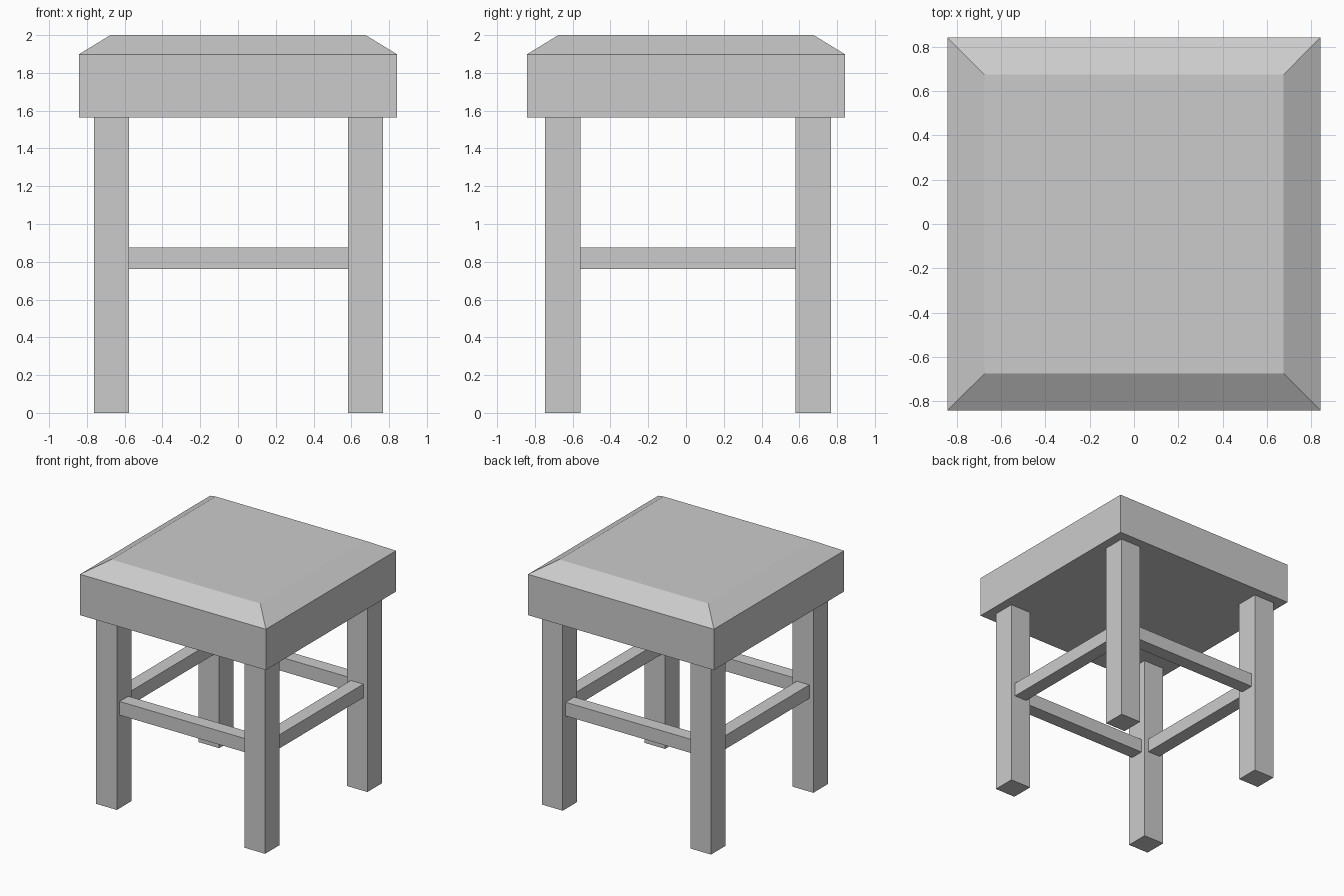
import bpy, bmesh

if "Cube" in bpy.data.objects:
    bpy.data.objects.remove(bpy.data.objects["Cube"])

LEG_W = 0.187
SEAT_BOTTOM, SEAT_EDGE, SEAT_TOP = 1.563, 1.898, 2.0
LEG_X = {"left": -0.67, "right": 0.675}
LEG_Y = {"front": -0.653, "back": 0.673}
RAIL_Z = (0.763, 0.875)
RAIL_W = 0.113


def box(name, lo, hi, top_edge=None):
    """Box between two corners; top_edge=(half width, z) adds a sloped cap."""
    bm = bmesh.new()
    bmesh.ops.create_cube(bm, size=1)
    for v in bm.verts:
        v.co = [(a + b) / 2 + c * (b - a) for a, b, c in zip(lo, hi, v.co)]
    if top_edge:
        half, z = top_edge
        top = max(bm.faces, key=lambda f: f.calc_center_median().z)
        cap = bmesh.ops.extrude_discrete_faces(bm, faces=[top])["faces"][0]
        for v in cap.verts:
            v.co = (half if v.co.x > 0 else -half,
                    half if v.co.y > 0 else -half, z)
    bmesh.ops.recalc_face_normals(bm, faces=bm.faces)
    mesh = bpy.data.meshes.new(name)
    bm.to_mesh(mesh)
    bm.free()
    obj = bpy.data.objects.new(name, mesh)
    bpy.context.collection.objects.link(obj)
    return obj


# Thick seat with a chamfered top
box("seat", (-0.843, -0.843, SEAT_BOTTOM), (0.843, 0.843, SEAT_EDGE),
    top_edge=(0.676, SEAT_TOP))

# Four square legs
h = LEG_W / 2
for fb, y in LEG_Y.items():
    for side, x in LEG_X.items():
        box(f"{fb}_{side}_leg", (x - h, y - h, 0), (x + h, y + h, SEAT_BOTTOM))

# Stretchers between the legs, centred on the leg thickness
r = RAIL_W / 2
z0, z1 = RAIL_Z
for fb, y in LEG_Y.items():
    box(f"{fb}_stretcher", (LEG_X["left"] + h, y - r, z0),
        (LEG_X["right"] - h, y + r, z1))
for side, x in LEG_X.items():
    box(f"{side}_stretcher", (x - r, LEG_Y["front"] + h, z0),
        (x + r, LEG_Y["back"] - h, z1))
